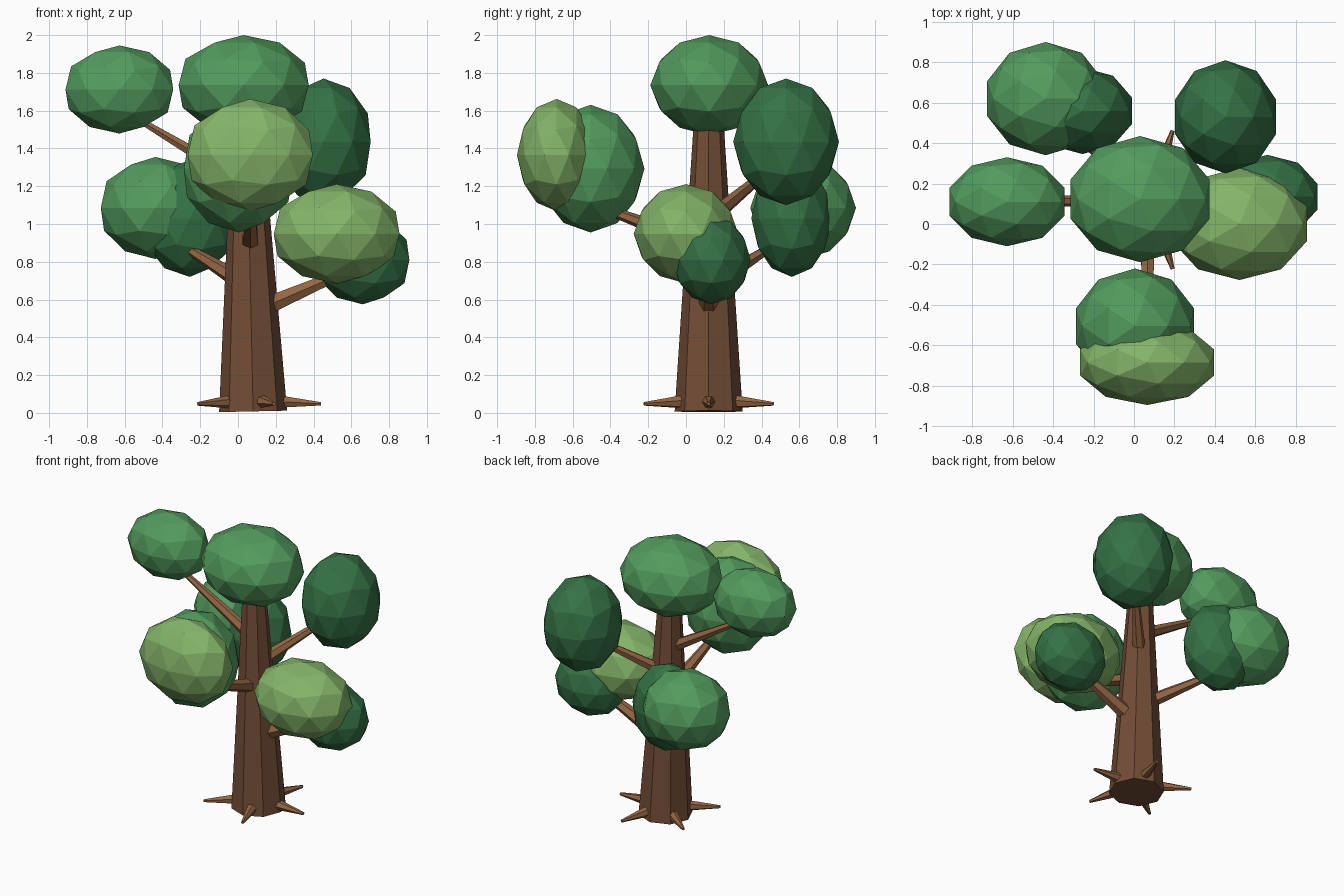
import bpy
from math import cos, sin, radians
from mathutils import Vector

if "Cube" in bpy.data.objects:
    bpy.data.objects.remove(bpy.data.objects["Cube"])


def material(name, rgb):
    m = bpy.data.materials.new(name)
    m.diffuse_color = (*rgb, 1)
    m.use_nodes = True
    m.node_tree.nodes["Principled BSDF"].inputs["Base Color"].default_value = m.diffuse_color
    return m


BARK = material("bark", (0.17, 0.075, 0.037))
WOOD = material("branch_wood", (0.30, 0.135, 0.055))
MID = material("leaf_mid", (0.085, 0.33, 0.11))
DARK = material("leaf_dark", (0.035, 0.17, 0.06))
LIGHT = material("leaf_light", (0.23, 0.46, 0.14))


def limb(name, a, b, r1, r2, sides, mat):
    """Tapered flat-sided cylinder from a to b."""
    a, b = Vector(a), Vector(b)
    d = b - a
    bpy.ops.mesh.primitive_cone_add(vertices=sides, radius1=r1, radius2=r2,
                                    depth=d.length, location=(a + b) / 2)
    o = bpy.context.object
    o.rotation_euler = Vector((0, 0, 1)).rotation_difference(d).to_euler()
    o.name = name
    o.data.materials.append(mat)


def foliage(name, center, radii, mat):
    """Faceted leaf clump."""
    bpy.ops.mesh.primitive_ico_sphere_add(subdivisions=2, radius=1, location=center)
    o = bpy.context.object
    o.scale = radii
    o.name = name
    o.data.materials.append(mat)


# Slightly leaning octagonal trunk
limb("trunk", (0.08, 0.12, 0.008), (0.045, 0.12, 1.6), 0.18, 0.075, 8, BARK)

# Five roots around the base
for i in range(5):
    t = radians(72 * i)
    c, s = cos(t), sin(t)
    limb(f"root_{i + 1}", (0.08 + 0.1 * c, 0.12 + 0.1 * s, 0.062),
         (0.08 + 0.36 * c, 0.12 + 0.36 * s, 0.048), 0.042, 0.01, 6, WOOD)

# Branches
for name, a, b, r1, r2 in [
    ("branch_right", (0.08, 0.12, 0.535), (0.60, 0.12, 0.76), 0.058, 0.027),
    ("branch_back_left", (0.04, 0.14, 0.68), (-0.29, 0.46, 0.885), 0.05, 0.022),
    ("branch_front", (0.065, 0.03, 0.91), (0.07, -0.47, 1.095), 0.048, 0.022),
    ("branch_back_right", (0.06, 0.13, 1.03), (0.40, 0.48, 1.32), 0.045, 0.02),
    ("branch_left", (0.05, 0.12, 1.21), (-0.53, 0.11, 1.555), 0.045, 0.018),
]:
    limb(name, a, b, r1, r2, 6, WOOD)

# Leaf clumps
for name, c, r, mat in [
    ("foliage_top", (0.03, 0.123, 1.735), (0.362, 0.312, 0.265), MID),
    ("foliage_left", (-0.628, 0.11, 1.712), (0.30, 0.22, 0.233), MID),
    ("foliage_back_right", (0.453, 0.53, 1.435), (0.262, 0.28, 0.335), DARK),
    ("foliage_front_light", (0.065, -0.685, 1.365), (0.348, 0.21, 0.297), LIGHT),
    ("foliage_front", (0.005, -0.505, 1.293), (0.307, 0.285, 0.338), MID),
    ("foliage_right_light", (0.522, 0.0, 0.948), (0.35, 0.277, 0.263), LIGHT),
    ("foliage_right_dark", (0.66, 0.135, 0.81), (0.26, 0.207, 0.235), DARK),
    ("foliage_back_left", (-0.437, 0.62, 1.085), (0.304, 0.28, 0.27), MID),
    ("foliage_back_left_dark", (-0.255, 0.56, 1.03), (0.257, 0.214, 0.31), DARK),
]:
    foliage(name, c, r, mat)
